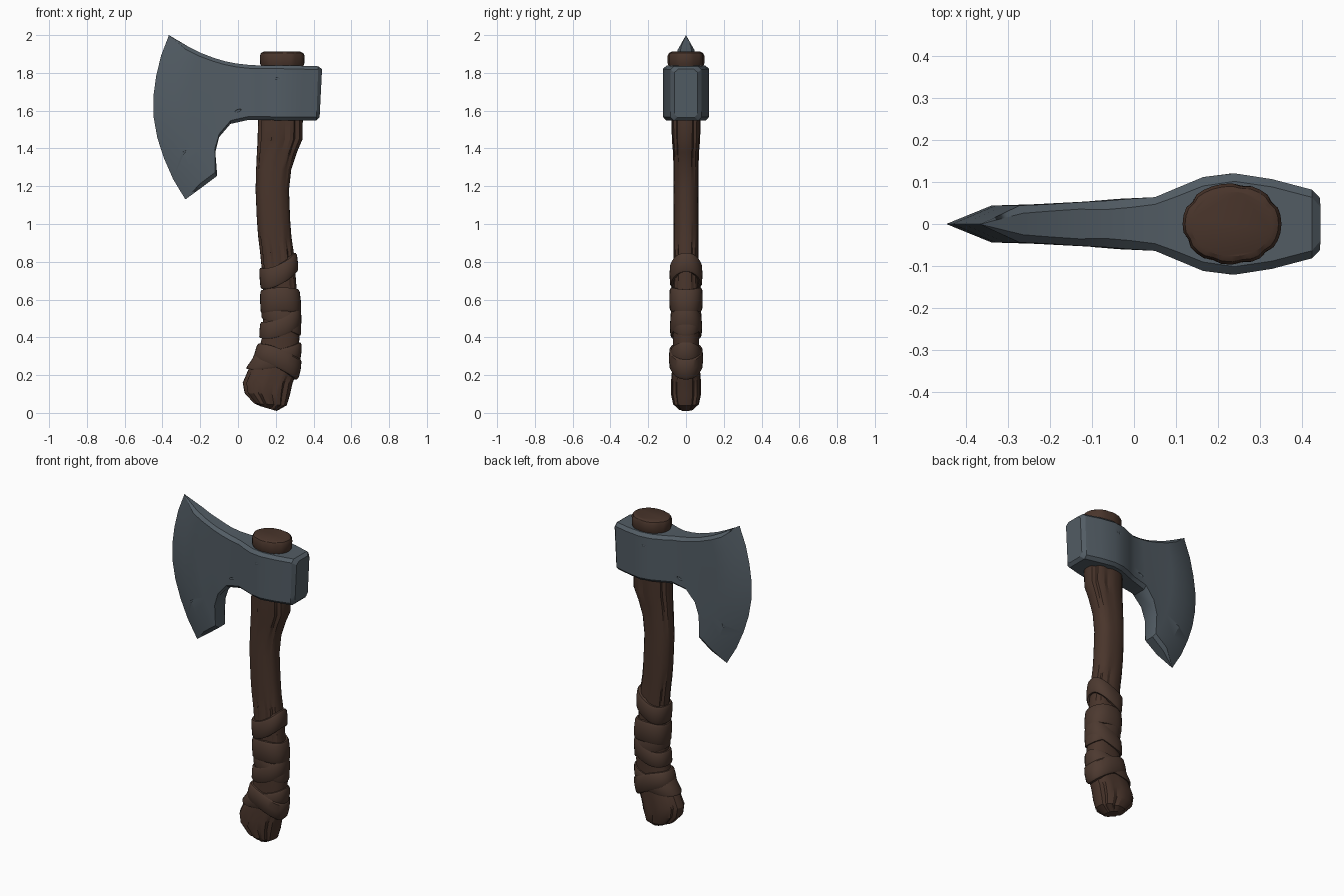
import bpy, bmesh, math, random
from mathutils import Vector

if "Cube" in bpy.data.objects:
    bpy.data.objects.remove(bpy.data.objects["Cube"])

random.seed(4)


def material(name, rgb):
    m = bpy.data.materials.new(name)
    m.diffuse_color = (*rgb, 1)
    m.use_nodes = True
    m.node_tree.nodes["Principled BSDF"].inputs["Base Color"].default_value = m.diffuse_color
    return m


STEEL = material("blue grey steel", (0.085, 0.108, 0.128))
WOOD = material("dark brown wood", (0.066, 0.035, 0.024))
LEATHER = material("brown leather", (0.073, 0.041, 0.029))


def loft(name, rings, mat, angle, closed=False):
    """Skin a list of equal-length point rings; cap the ends or close the loop."""
    bm = bmesh.new()
    vs = [[bm.verts.new(p) for p in r] for r in rings]
    n = len(rings[0])
    for i in range(len(vs) if closed else len(vs) - 1):
        a, b = vs[i], vs[(i + 1) % len(vs)]
        for j in range(n):
            k = (j + 1) % n
            bm.faces.new((a[j], a[k], b[k], b[j]))
    if not closed:
        bm.faces.new(vs[0])
        bm.faces.new(vs[-1])
    bmesh.ops.remove_doubles(bm, verts=bm.verts, dist=0.0005)
    bmesh.ops.recalc_face_normals(bm, faces=bm.faces)
    me = bpy.data.meshes.new(name)
    bm.to_mesh(me)
    bm.free()
    me.materials.append(mat)
    ob = bpy.data.objects.new(name, me)
    bpy.context.collection.objects.link(ob)
    bpy.ops.object.select_all(action='DESELECT')
    ob.select_set(True)
    bpy.context.view_layer.objects.active = ob
    bpy.ops.object.shade_smooth_by_angle(angle=math.radians(angle))
    return ob


# Axe head: columns from cutting edge to poll (bottom x, z, top x, z, bulge, half thickness)
COLUMNS = [
    (-.28, 1.13, -.37, 2.00, -.122, 0),
    (-.19, 1.195, -.265, 1.94, -.11, .044),
    (-.11, 1.255, -.20, 1.907, -.08, .047),
    (-.12, 1.38, -.13, 1.88, -.02, .052),
    (-.10, 1.46, -.07, 1.862, 0, .055),
    (-.04, 1.53, -.01, 1.85, 0, .06),
    (.05, 1.55, .05, 1.843, 0, .064),
    (.10, 1.55, .10, 1.84, 0, .085),
    (.165, 1.55, .165, 1.84, 0, .112),
    (.235, 1.548, .24, 1.84, 0, .121),
    (.325, 1.548, .33, 1.838, 0, .107),
    (.415, 1.548, .425, 1.835, 0, .082),
    (.432, 1.565, .445, 1.82, 0, .062),
]
ROWS = 9
rings = []
for i, (bx, bz, tx, tz, bulge, th) in enumerate(COLUMNS):
    height = tz - bz
    cut = min(.018, th * .4)                       # worn chamfer on the rims
    side = []
    levels = [0] + [cut / height + (1 - 2 * cut / height) * j / (ROWS - 1)
                    for j in range(ROWS)] + [1]
    for j, v in enumerate(levels):
        rim = j in (0, len(levels) - 1)
        y = th - (cut + random.uniform(-.003, .004) if rim and th else 0)
        x = bx + (tx - bx) * v + bulge * 4 * v * (1 - v)
        if i == 0 and not rim:
            x += random.uniform(0, .006)           # nicked cutting edge
        side.append((x, y, bz + height * v))
    rings.append([(x, -y, z) for x, y, z in side] + side[::-1])
head = loft("axe_head", rings, STEEL, 28)

# Scratches cut into both cheeks of the head
for k, (x, z, tilt, length) in enumerate([(-.30, 1.365, 45, .085), (-.41, 1.79, 65, .07),
                                          (.2, 1.77, 5, .05), (.0, 1.6, 20, .04)]):
    for s in (-1, 1):
        y = .024 if x < -.4 else .121 if x > .1 else .046 if x < -.2 else .063
        bpy.ops.mesh.primitive_uv_sphere_add(segments=8, ring_count=6, radius=1,
                                             location=(x, s * y, z))
        c = bpy.context.object
        c.name = "scratch_cutter"
        c.scale = (length / 2, .006, .007)
        c.rotation_euler = (0, -math.radians(tilt), 0)
        c.hide_render = True
        c.hide_set(True)
        mod = head.modifiers.new("scratch", 'BOOLEAN')
        mod.operation = 'DIFFERENCE'
        mod.object = c

# Handle: (left x, z, right x, z, half depth, groove depth)
HANDLE = [
    (.12, .035, .205, .010, .04, .1),
    (.085, .05, .258, .04, .068, .13),
    (.035, .105, .275, .095, .08, .13),
    (.025, .16, .288, .155, .08, .1),
    (.055, .23, .305, .20, .075, .05),
    (.10, .29, .32, .29, .07, 0),
    (.127, .40, .325, .40, .07, 0),
    (.137, .55, .318, .55, .07, 0),
    (.132, .70, .307, .70, .068, .08),
    (.117, .85, .295, .85, .065, .12),
    (.107, .93, .283, .93, .065, .06),
    (.10, 1.02, .276, 1.02, .065, 0),
    (.093, 1.18, .270, 1.18, .065, .02),
    (.096, 1.29, .282, 1.29, .066, .05),
    (.10, 1.38, .312, 1.38, .069, .09),
    (.104, 1.45, .342, 1.45, .075, .12),
    (.106, 1.56, .343, 1.56, .077, .12),
    (.12, 1.83, .345, 1.83, .085, 0),
]
CAP = [
    (.128, 1.82, .340, 1.82, .085, 0),
    (.117, 1.85, .351, 1.85, .097, .04),
    (.116, 1.892, .352, 1.892, .097, .06),
    (.122, 1.905, .345, 1.905, .09, .04),
    (.136, 1.912, .331, 1.912, .077, 0),
]
SIDES = 32
GROOVES = (3, 7, 13, 18, 22, 25, 28)


def section(lx, lz, rx, rz, hy, groove=0.0, power=.86, arch=0.0):
    pts = []
    for j in range(SIDES):
        a = math.tau * j / SIDES
        c, s = math.cos(a), math.sin(a)
        c = math.copysign(abs(c) ** power, c)
        s = math.copysign(abs(s) ** power, s)
        f = 1 - (groove if j in GROOVES else 0)
        u = (c * f + 1) / 2
        pts.append(Vector((lx + (rx - lx) * u, hy * s * f,
                           lz + (rz - lz) * u + arch * math.cos(2 * a))))
    return pts


loft("handle", [section(*h) for h in HANDLE], WOOD, 24)
loft("handle_top", [section(*h, power=.95) for h in CAP], WOOD, 30)


def handle_x(z, side):
    """Handle outline at height z: side 0 is left, side 2 is right."""
    for a, b in zip(HANDLE, HANDLE[1:]):
        if a[side + 1] <= z <= b[side + 1]:
            t = (z - a[side + 1]) / (b[side + 1] - a[side + 1])
            return a[side] + (b[side] - a[side]) * t


# Leather straps: (left low, left high, right low, right high, thickness, arch)
STRAPS = [
    (.645, .755, .735, .835, .015, .012),
    (.53, .655, .535, .66, .016, -.006),
    (.385, .47, .45, .56, .013, .012),
    (.50, .60, .41, .51, .010, .0),
    (.225, .325, .265, .365, .013, .008),
    (.285, .375, .185, .29, .018, -.008),
]
for n, (l0, l1, r0, r1, t, arch) in enumerate(STRAPS):
    rings = []
    for v, off in [(0, -.02), (0, t * .6), (.1, t), (.5, t * 1.15), (.9, t), (1, t * .6), (1, -.02)]:
        lz, rz = l0 + (l1 - l0) * v, r0 + (r1 - r0) * v
        rings.append(section(handle_x(lz, 0) - off, lz, handle_x(rz, 2) + off, rz,
                             .07 + off, arch=arch))
    loft(f"leather_strap_{n + 1}", rings, LEATHER, 35, closed=True)
